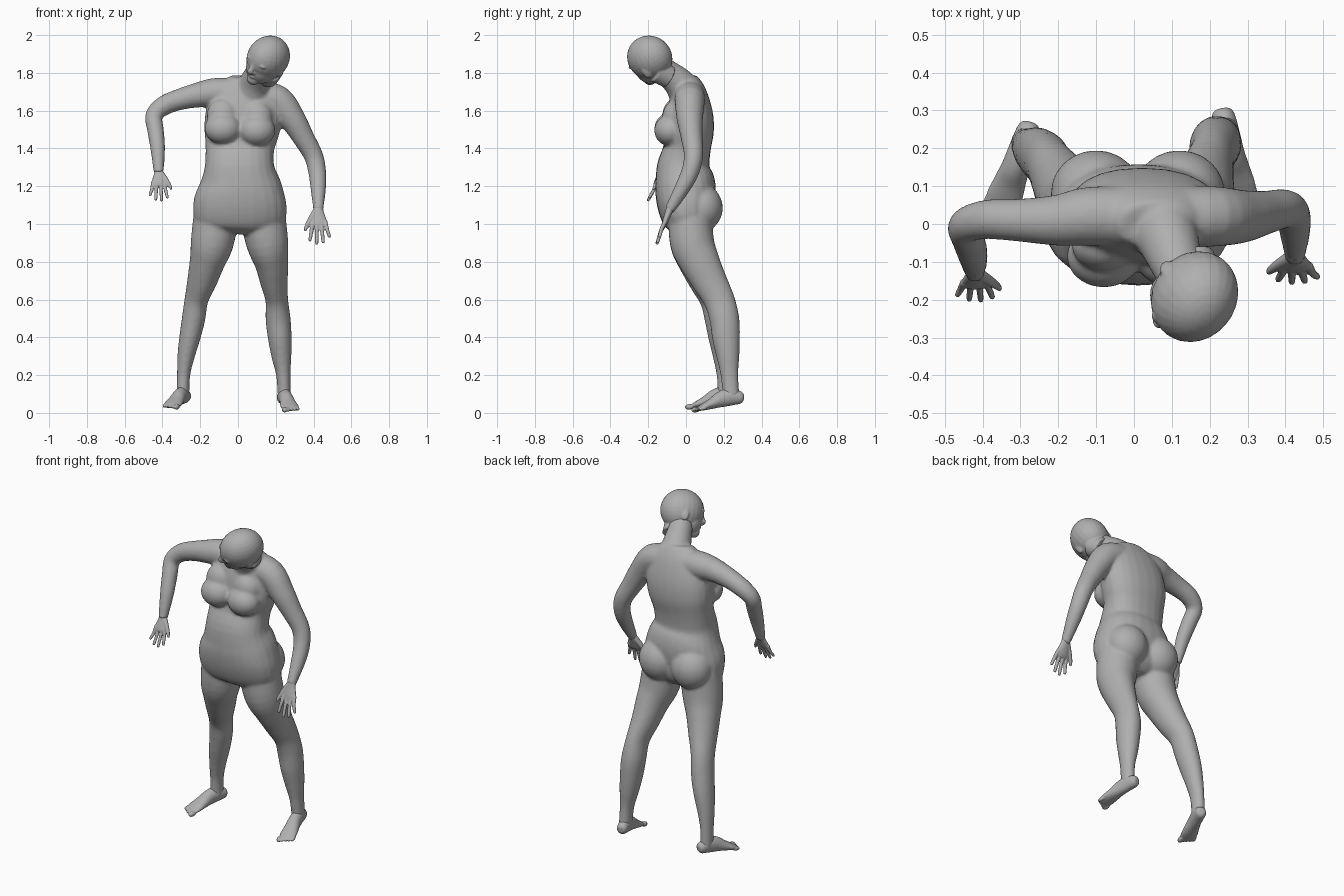
import bpy, bmesh, math
from mathutils import Matrix, Vector

cube = bpy.data.objects.get("Cube")
if cube:
    bpy.data.objects.remove(cube, do_unlink=True)

X, Y = Vector((1, 0, 0)), Vector((0, 1, 0))

skin = bpy.data.materials.new("plain grey")
skin.use_nodes = True
GREY = (0.43, 0.43, 0.43, 1)
skin.diffuse_color = GREY
skin.node_tree.nodes["Principled BSDF"].inputs["Base Color"].default_value = GREY


def frame(origin, x_hint, y_axis):
    """Placement matrix with an exact y axis and an approximate x axis."""
    y = Vector(y_axis).normalized()
    x = Vector(x_hint)
    x = (x - y * x.dot(y)).normalized()
    m = Matrix((x, y, x.cross(y))).transposed().to_4x4()
    m.translation = origin
    return m


def spline(rows, steps):
    """Catmull-Rom interpolation of rows of numbers."""
    out = []
    for i in range(len(rows) - 1):
        a, b, c, d = (rows[max(0, min(len(rows) - 1, i + k))] for k in (-1, 0, 1, 2))
        for s in range(steps):
            t = s / steps
            out.append([q + t * ((r - p) / 2 + t * (p - 2.5 * q + 2 * r - u / 2
                        + t * (1.5 * (q - r) + (u - p) / 2)))
                        for p, q, r, u in zip(a, b, c, d)])
    return out + [list(rows[-1])]


def loft(bm, rows, ref=X, place=Matrix(), power=2.0, sides=24, steps=4):
    """Tube through rows of x, y, z, radius along ref, other radius."""
    rows = spline([r if len(r) > 4 else (*r, r[3]) for r in rows], steps)
    mids = [Vector(r[:3]) for r in rows]
    rings = []
    for i, r in enumerate(rows):
        t = (mids[min(i + 1, len(mids) - 1)] - mids[max(i - 1, 0)]).normalized()
        u = (ref - t * ref.dot(t)).normalized()
        v = t.cross(u)
        ring = []
        for k in range(sides):
            a = math.tau * k / sides
            c, s = math.cos(a), math.sin(a)
            p = u * math.copysign(abs(c) ** (2 / power), c) * r[3]
            p += v * math.copysign(abs(s) ** (2 / power), s) * r[4]
            ring.append(bm.verts.new(place @ (mids[i] + p)))
        rings.append(ring)
    for lo, hi in zip(rings, rings[1:]):
        for k in range(sides):
            n = (k + 1) % sides
            bm.faces.new((lo[k], lo[n], hi[n], hi[k]))
    bm.faces.new(rings[0][::-1])
    bm.faces.new(rings[-1])


def ball(bm, centre, radii, place=Matrix()):
    m = place @ Matrix.Translation(centre) @ Matrix.Diagonal((*radii, 1))
    bmesh.ops.create_uvsphere(bm, u_segments=24, v_segments=16, radius=1, matrix=m)


def fuse(name, bm, voxel, smoothing):
    """Blend the overlapping volumes into one skin."""
    bmesh.ops.recalc_face_normals(bm, faces=bm.faces)
    mesh = bpy.data.meshes.new(name)
    bm.to_mesh(mesh)
    bm.free()
    mesh.materials.append(skin)
    ob = bpy.data.objects.new(name, mesh)
    bpy.context.collection.objects.link(ob)
    remesh = ob.modifiers.new("blend", "REMESH")
    remesh.mode = "VOXEL"
    remesh.voxel_size = voxel
    remesh.use_smooth_shade = True
    smooth = ob.modifiers.new("soften", "SMOOTH")
    smooth.factor = 0.5
    smooth.iterations = smoothing


# Torso: pelvis to collar
body = bmesh.new()
loft(body, [
    (.01, .02, .95, .08, .07), (.012, .015, 1.0, .225, .125),
    (.01, 0, 1.1, .247, .152), (.012, -.003, 1.2, .222, .16),
    (.008, -.013, 1.3, .185, .142), (.01, .008, 1.4, .182, .123),
    (.02, .02, 1.5, .2, .128), (.035, .02, 1.6, .2, .12),
    (.05, .015, 1.7, .17, .092), (.06, 0, 1.77, .1, .06)], power=2.3)

# Neck
loft(body, [(.07, .01, 1.68, .1), (.09, -.04, 1.75, .082),
            (.115, -.11, 1.81, .068), (.14, -.16, 1.86, .06)])

# Breasts and buttocks
for x, z in ((-.08, 1.505), (.1, 1.495)):
    ball(body, (x, -.085, z), (.098, .083, .083))
    ball(body, (x, -.055, z + .07), (.085, .07, .09))
for x in (-.1, .12):
    ball(body, (x, .083, 1.085), (.12, .112, .125))

# Arms
loft(body, [
    (0, .02, 1.69, .08), (-.12, .02, 1.695, .078), (-.2, .01, 1.685, .068),
    (-.3, .01, 1.662, .057), (-.39, .012, 1.628, .052), (-.445, -.005, 1.575, .046),
    (-.437, -.04, 1.5, .044), (-.425, -.085, 1.4, .039), (-.42, -.13, 1.27, .026)], ref=Y)
loft(body, [
    (.1, .02, 1.68, .08), (.21, .02, 1.655, .08), (.285, .02, 1.56, .07),
    (.345, .03, 1.46, .058), (.4, .04, 1.36, .051), (.42, .02, 1.27, .047),
    (.425, -.025, 1.18, .04), (.425, -.09, 1.07, .026)], ref=Y)

# Legs
loft(body, [
    (-.115, .02, 1.05, .12, .115), (-.137, .03, .9, .114, .115),
    (-.163, .063, .8, .094, .103), (-.19, .105, .7, .079, .09),
    (-.22, .15, .6, .063, .077), (-.235, .172, .5, .062, .074),
    (-.255, .187, .4, .056, .069), (-.275, .198, .3, .046, .056),
    (-.288, .207, .2, .035, .045), (-.292, .212, .08, .034, .043)])
loft(body, [
    (.13, .02, 1.05, .12, .115), (.155, .033, .9, .112, .117),
    (.177, .073, .8, .091, .106), (.19, .123, .7, .074, .093),
    (.205, .175, .6, .06, .082), (.212, .203, .5, .066, .079),
    (.221, .212, .4, .063, .074), (.23, .222, .3, .053, .061),
    (.24, .23, .2, .038, .047), (.245, .24, .08, .034, .044)])
fuse("body", body, .01, 4)

# Head: local x is its left, y its back, z its crown
head = bmesh.new()
place = frame((.16, -.192, 1.88), (.73, -.45, -.51), (.64, .72, .24))
ball(head, (0, 0, 0), (.107, .125, .121), place)
ball(head, (0, -.042, -.05), (.08, .073, .09), place)
ball(head, (0, -.03, -.085), (.069, .07, .055), place)
ball(head, (0, -.075, -.113), (.036, .035, .033), place)
loft(head, [(0, -.112, .005, .011), (0, -.12, -.03, .013),
            (0, -.125, -.05, .018), (0, -.11, -.06, .014)], place=place, sides=12)
ball(head, (0, -.1, -.085), (.027, .016, .012), place)
loft(head, [(.03, .02, -.07, .062), (0, .045, -.14, .06)], place=place)
for side in (-1, 1):
    ball(head, (side * .036, -.1, .005), (.032, .018, .012), place)
    ball(head, (side * .035, -.098, -.022), (.017, .014, .01), place)
    ball(head, (side * .014, -.115, -.056), (.01, .012, .009), place)
    tilt = place @ Matrix.Translation((side * .1, .005, -.035)) @ Matrix.Rotation(side * .35, 4, "Z")
    ball(head, (0, .008, 0), (.011, .022, .036), tilt)
fuse("head", head, .0055, 3)


# Hands: local x points to the thumb, y along the fingers
def hand(name, wrist, thumb_side, along, size):
    bm = bmesh.new()
    place = frame(wrist, thumb_side, along) @ Matrix.Scale(size, 4)
    loft(bm, [(0, -.03, 0, .026, .024), (0, 0, 0, .026, .021), (.003, .035, 0, .036, .018),
              (0, .08, 0, .043, .015), (0, .1, 0, .036, .01)], place=place)
    for i, reach in enumerate((.18, .2, .194, .165)):
        x = .033 - .022 * i
        loft(bm, [(x, .07, 0, .012), (x * 1.25, .12, .004, .0105),
                  (x * 1.55, reach - .01, 0, .009), (x * 1.6, reach, 0, .005)],
             place=place, sides=12)
    loft(bm, [(.015, .015, 0, .018), (.045, .06, 0, .015),
              (.068, .1, 0, .011), (.076, .122, 0, .006)], place=place, sides=12)
    fuse(name, bm, .004, 1)


hand("right_hand", (-.42, -.128, 1.28), X, (0, -.07, -.15), .88)
hand("left_hand", (.425, -.085, 1.08), -X, (.01, -.075, -.2), 1)


# Feet: local y runs from heel to toes, z is up
def foot(name, heel, toe, inner):
    bm = bmesh.new()
    place = frame(heel, -X, Vector(toe) - Vector(heel))
    loft(bm, [(0, 0, .03, .016, .016), (0, .015, .034, .03, .033), (0, .07, .047, .035, .046),
              (0, .12, .044, .037, .043), (0, .17, .031, .043, .03),
              (0, .215, .021, .048, .02), (0, .245, .015, .042, .013)], place=place)
    for i in range(5):
        x = inner * (.036 - .0185 * i)
        big = 1.35 if i == 0 else 1
        ball(bm, (x, .258 - .006 * i, .013), (.0105 * big, .025, .011 * big), place)
    fuse(name, bm, .005, 1)


foot("right_foot", (-.272, .272, .055), (-.365, .01, .018), -1)
foot("left_foot", (.232, .31, .05), (.288, .03, 0), 1)
